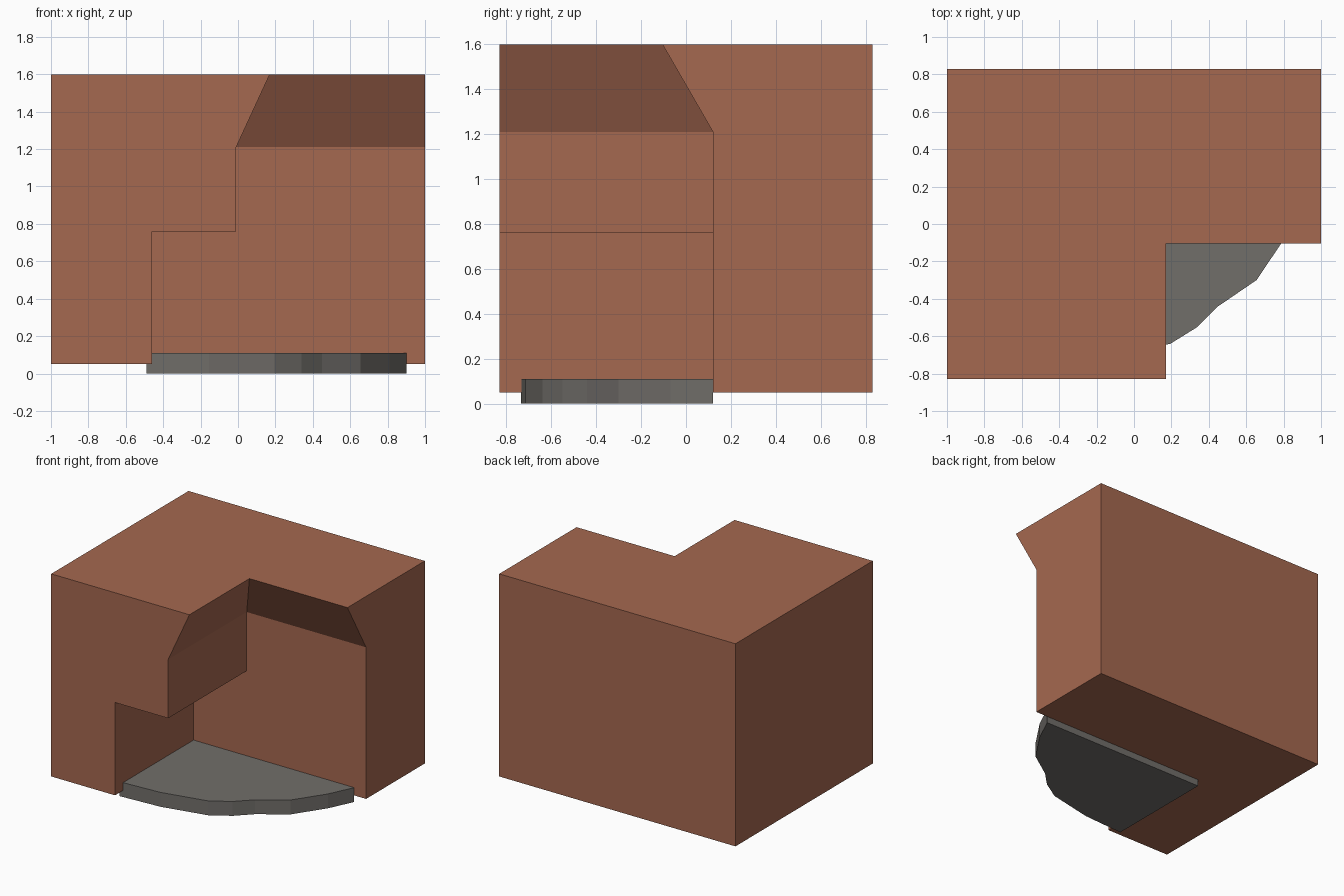
import bpy, bmesh

if "Cube" in bpy.data.objects:
    bpy.data.objects.remove(bpy.data.objects["Cube"])


def material(name, colour):
    mat = bpy.data.materials.new(name)
    mat.diffuse_color = (*colour, 1.0)
    mat.use_nodes = True
    mat.node_tree.nodes["Principled BSDF"].inputs["Base Color"].default_value = mat.diffuse_color
    return mat


def loft(name, rings, mat):
    """Solid made by joining outlines of equal point count, bottom to top."""
    bm = bmesh.new()
    loops = [[bm.verts.new(p) for p in ring] for ring in rings]
    n = len(loops[0])
    bm.faces.new(loops[0][::-1])
    bm.faces.new(loops[-1])
    for low, high in zip(loops, loops[1:]):
        for i in range(n):
            j = (i + 1) % n
            quad = [low[i], low[j], high[j], high[i]]
            face = bm.faces.new(quad)
            if face.calc_area() < 1e-6:      # flat step: keep only the ledge
                bm.faces.remove(face)
    bmesh.ops.remove_doubles(bm, verts=bm.verts, dist=1e-5)
    bmesh.ops.recalc_face_normals(bm, faces=bm.faces)
    mesh = bpy.data.meshes.new(name)
    bm.to_mesh(mesh)
    bm.free()
    mesh.materials.append(mat)
    obj = bpy.data.objects.new(name, mesh)
    bpy.context.collection.objects.link(obj)
    return obj


brick = material("brick_brown", (0.376, 0.138, 0.080))
stone = material("stone_grey", (0.165, 0.156, 0.144))


# Block with an open front right corner: L-shaped outline at each height
def l_outline(z, notch_x, notch_y):
    return [(-1, -0.83, z), (notch_x, -0.83, z), (notch_x, notch_y, z),
            (1, notch_y, z), (1, 0.83, z), (-1, 0.83, z)]


levels = [(0.05, -0.46, 0.12), (0.76, -0.46, 0.12),   # low alcove
          (0.76, -0.01, 0.12), (1.21, -0.01, 0.12),   # ledge and upper wall
          (1.60, 0.17, -0.105)]                       # flared hood
loft("corner_block", [l_outline(*lv) for lv in levels], brick)

# Curved hearth slab in the corner, slightly under the block
slab = [(-0.49, 0.12), (-0.49, -0.735), (-0.155, -0.715), (0.195, -0.64),
        (0.34, -0.55), (0.45, -0.44), (0.655, -0.30), (0.81, -0.07),
        (0.90, 0.12)]
loft("hearth_slab", [[(x, y, z) for x, y in slab] for z in (0.0, 0.11)], stone)
